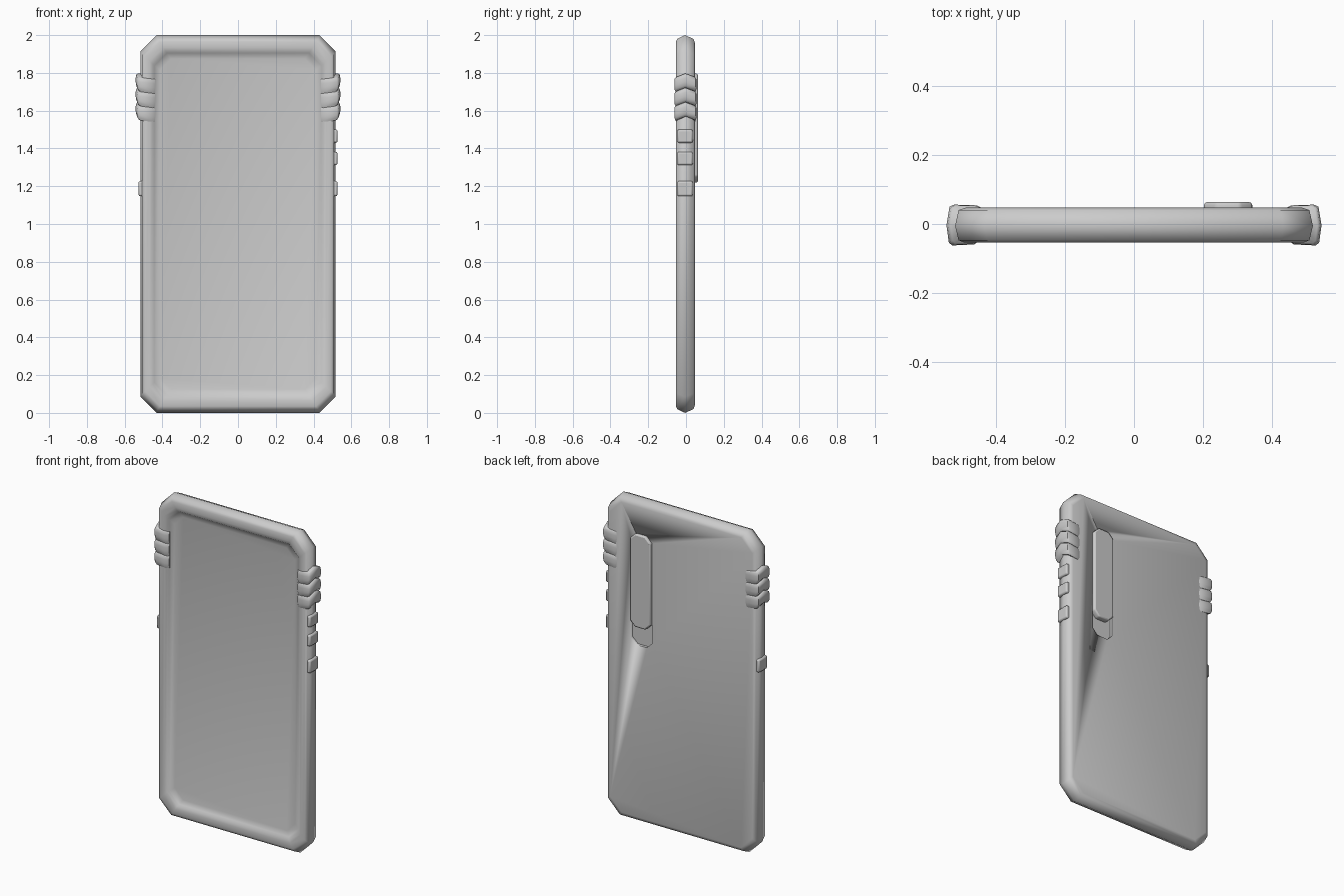
import bpy, bmesh, math

if "Cube" in bpy.data.objects:
    bpy.data.objects.remove(bpy.data.objects["Cube"])


def finish(name, bm, bevel=0, angle=50):
    bmesh.ops.remove_doubles(bm, verts=bm.verts[:], dist=1e-5)
    bmesh.ops.recalc_face_normals(bm, faces=bm.faces[:])
    me = bpy.data.meshes.new(name)
    bm.to_mesh(me)
    bm.free()
    ob = bpy.data.objects.new(name, me)
    bpy.context.collection.objects.link(ob)
    if bevel:
        m = ob.modifiers.new("bevel", "BEVEL")
        m.width, m.segments = bevel, 2
    bpy.ops.object.select_all(action="DESELECT")
    ob.select_set(True)
    bpy.context.view_layer.objects.active = ob
    bpy.ops.object.shade_smooth_by_angle(angle=math.radians(angle))
    return ob


def octagon(hx, hz, c, cx, cz):
    pts = [(hx, hz - c), (hx - c, hz), (c - hx, hz), (-hx, hz - c),
           (-hx, c - hz), (c - hx, -hz), (hx - c, -hz), (hx, c - hz)]
    return [(cx + x, cz + z) for x, z in pts]


def loft(bm, loops, closed=True):
    rings = [[bm.verts.new(p) for p in loop] for loop in loops]
    n = len(rings[0])
    for a, b in zip(rings, rings[1:]):
        for i in range(n):
            j = (i + 1) % n
            bm.faces.new((a[i], a[j], b[j], b[i]))
    bm.faces.new(rings[0])
    bm.faces.new(rings[-1])


# case body: octagonal loops from the recessed screen, over the rim, to the back
LOOPS = [(0.105, 0.125, -0.030), (0.075, 0.095, -0.038), (0.066, 0.086, -0.048),
         (0.050, 0.066, -0.053), (0.025, 0.035, -0.053), (0.010, 0.020, -0.047),
         (0.0, 0.0, -0.005), (0.010, 0.020, 0.040), (0.030, 0.040, 0.047)]
bm = bmesh.new()
loft(bm, [[(x, y, z) for x, z in octagon(0.517 - ix, 1 - iz, 0.085 - 0.25 * ix, 0, 1)]
          for ix, iz, y in LOOPS])
body = finish("case_body", bm, angle=60)


def slab(name, x, z, hx, hz, c, y0, y1, bevel):
    bm = bmesh.new()
    loft(bm, [[(a, y, b) for a, b in octagon(hx, hz, c, x, z)] for y in (y0, y1)])
    return finish(name, bm, bevel)


# camera slot cut in the back, with the raised camera bar filling its upper part
cutter = slab("camera_slot_cutter", 0.272, 1.45, 0.072, 0.345, 0.035, 0.03, 0.1, 0)
cutter.hide_render = True
cutter.hide_viewport = True
cut = body.modifiers.new("slot", "BOOLEAN")
cut.object, cut.operation, cut.solver = cutter, "DIFFERENCE", "EXACT"
slab("camera_bar", 0.272, 1.508, 0.070, 0.288, 0.035, 0.02, 0.063, 0.008)

# grip ribs wrapping both side edges in a chevron; each path point: x, y, z drop
PATH = [(0.440, -0.045, 0.030), (0.462, -0.059, 0.028), (0.525, -0.062, 0.022),
        (0.535, -0.054, 0.018), (0.542, -0.004, 0.0), (0.533, 0.050, 0.018),
        (0.520, 0.056, 0.022), (0.455, 0.054, 0.028), (0.430, 0.042, 0.030)]
SECTION = [(0.0, -0.038), (0.80, -0.038), (0.95, -0.026), (1.0, -0.008),
           (1.0, 0.014), (0.93, 0.032), (0.80, 0.037), (0.0, 0.037)]
for side, sx in (("right", 1), ("left", -1)):
    for k in range(3):
        bm = bmesh.new()
        zc = 1.76 - 0.076 * k
        loops = []
        for x, y, dz in PATH:
            qx, qy = min(x, 0.480), y * 0.5
            loops.append([(sx * (qx + (x - qx) * t), qy + (y - qy) * t, zc - dz + h)
                          for t, h in SECTION])
        loft(bm, loops)
        finish(f"grip_rib_{side}_{k + 1}", bm)


# side buttons
def button(name, sx, z, h):
    bm = bmesh.new()
    bmesh.ops.create_cube(bm, size=1)
    for v in bm.verts:
        v.co = (sx * (0.508 + v.co.x * 0.038), -0.005 + v.co.y * 0.082, z + v.co.z * h)
    finish(name, bm, 0.009)


button("volume_up_button", 1, 1.465, 0.07)
button("volume_down_button", 1, 1.347, 0.07)
button("power_button", 1, 1.187, 0.08)
button("mute_button", -1, 1.187, 0.08)
